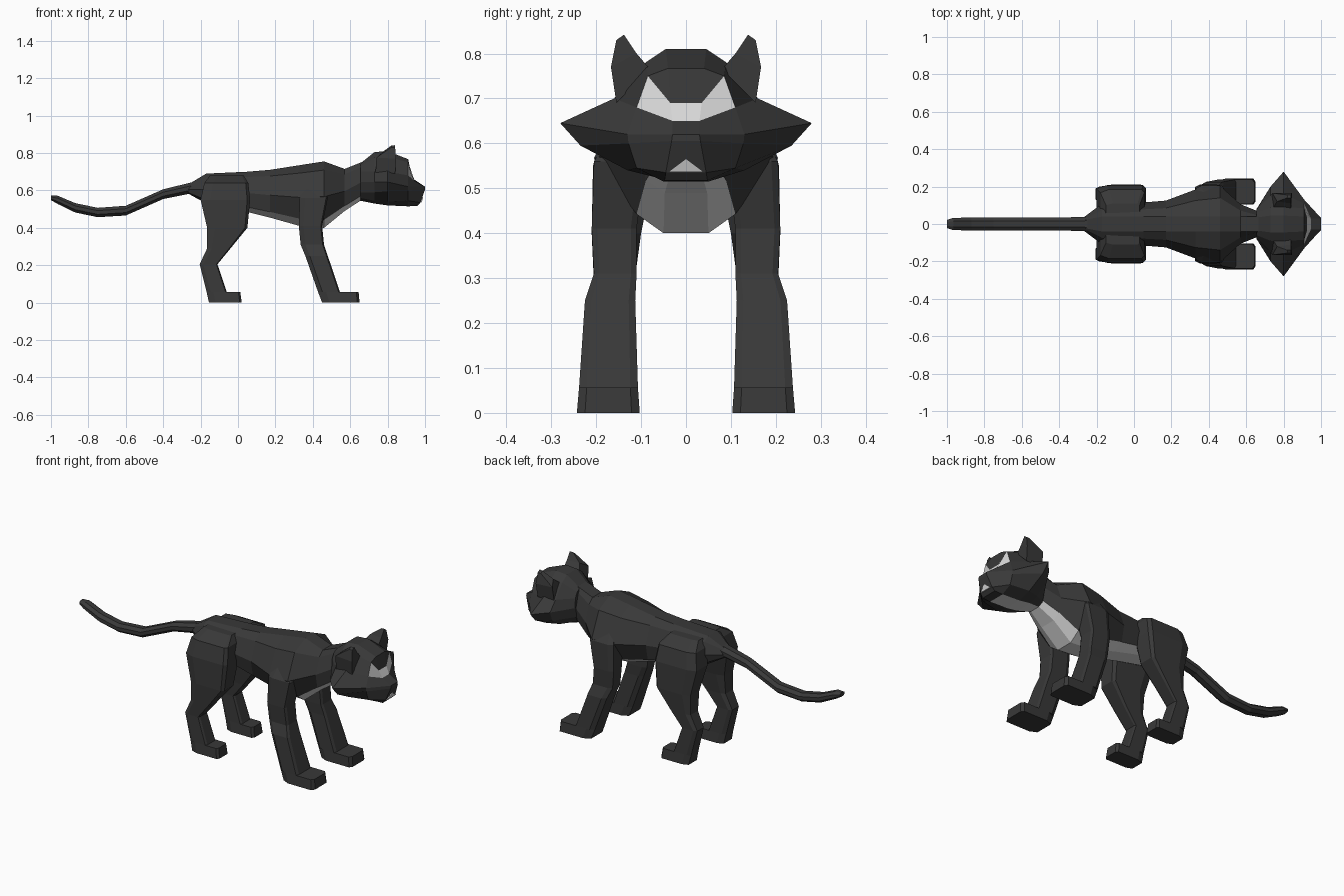
import bpy, bmesh

if "Cube" in bpy.data.objects:
    bpy.data.objects.remove(bpy.data.objects["Cube"])


def material(name, value):
    m = bpy.data.materials.new(name)
    m.diffuse_color = (value, value, value, 1)
    m.use_nodes = True
    m.node_tree.nodes["Principled BSDF"].inputs["Base Color"].default_value = m.diffuse_color
    return m


BLACK = material("black_fur", 0.04)
LIGHT = material("pale_fur", 0.68)


def loft(name, rings, pale=lambda seg, side: False):
    """Skin closed rings of equal length; ends are closed with cross strips."""
    bm = bmesh.new()
    vs = [[bm.verts.new(p) for p in r] for r in rings]
    n = len(rings[0])
    half = n // 2

    def face(corners, seg, side):
        f = bm.faces.new(corners)
        f.material_index = 1 if pale(seg, side) else 0

    for i in range(len(vs) - 1):
        for j in range(n):
            k = (j + 1) % n
            # side counts from the top (-1) down to the underside (half - 1)
            face((vs[i][j], vs[i][k], vs[i + 1][k], vs[i + 1][j]),
                 i, min(j, n - 2 - j))
    for seg, r in ((-1, vs[0]), (len(vs) - 1, vs[-1])):
        for j in range(half - 1):
            face((r[j], r[j + 1], r[n - 2 - j], r[n - 1 - j]), seg, j)
    bmesh.ops.remove_doubles(bm, verts=bm.verts, dist=0.0005)
    bmesh.ops.recalc_face_normals(bm, faces=bm.faces)
    me = bpy.data.meshes.new(name)
    bm.to_mesh(me)
    bm.free()
    me.materials.append(BLACK)
    me.materials.append(LIGHT)
    ob = bpy.data.objects.new(name, me)
    bpy.context.collection.objects.link(ob)
    return ob


def mirrored(pts):
    """Complete a half outline given from top to bottom."""
    return pts + [(x, -y, z) for x, y, z in reversed(pts)]


# Torso and neck: x, top, bottom, half width
TORSO = [(-.27, .63, .585, .035), (-.17, .69, .53, .11), (.05, .70, .485, .115),
         (.17, .71, .455, .125), (.33, .735, .41, .185), (.46, .755, .40, .205),
         (.57, .715, .49, .105), (.67, .755, .555, .065)]
rings = []
for x, top, bot, w in TORSO:
    h = top - bot
    rings.append(mirrored([
        (x, min(.04, w * .6), top), (x, w * .68, top - .13 * h),
        (x, w, top - .53 * h), (x, min(.11, w * .85), bot + .12 * h),
        (x, min(.05, w * .45), bot)]))
loft("torso", rings, lambda seg, side: seg > 0 and side >= 3)

# Head: cross-sections from the neck to the brow, then the muzzle
HEAD = [
    (.655, [(.035, .745), (.06, .73), (.075, .70), (.08, .645), (.07, .59), (.06, .56), (.03, .545)]),
    (.73, [(.045, .805), (.09, .775), (.15, .70), (.20, .645), (.18, .59), (.11, .545), (.05, .53)]),
    (.80, [(.045, .81), (.09, .78), (.16, .70), (.28, .645), (.235, .595), (.13, .54), (.05, .52)]),
    (.91, [(.04, .767), (.085, .75), (.11, .68), (.13, .62), (.128, .60), (.11, .545), (.05, .515)])]
rings = [mirrored([(x, y, z) for y, z in pts]) for x, pts in HEAD]
rings.append(mirrored([(.925, .035, .69), (.925, .035, .69), (.945, .03, .65),
                       (1, .03, .62), (1, .032, .605), (.975, .045, .535),
                       (.96, .048, .517)]))
loft("head", rings, lambda seg, side: (seg in (3, 4) and side == 1)
     or (seg <= 2 and side == 6))

# Pale patch under the nose, a thin wedge on the muzzle front
a, b, c = (.985, 0, .566), (.976, .04, .536), (.976, -.04, .536)
loft("muzzle_patch", [[(p[0] + d, p[1], p[2]) for p in (a, b, c, a)]
                      for d in (0, .006)], lambda seg, side: True)

# Tail: x, z, half width, half height
TAIL = [(-.22, .62, .04, .03), (-.40, .58, .034, .026), (-.60, .492, .034, .026),
        (-.75, .482, .034, .025), (-.87, .507, .034, .025), (-.965, .55, .033, .022),
        (-1, .56, .022, .012)]
loft("tail", [mirrored([(x, w * .45, z + h), (x, w, z + h * .4),
                        (x, w, z - h * .4), (x, w * .45, z - h)])
              for x, z, w, h in TAIL])

# Legs: z, back x, front x, inner y, outer y
FRONT_LEG = [(.64, .36, .46, .08, .15), (.56, .33, .48, .09, .205),
             (.41, .325, .45, .11, .21), (.31, .335, .46, .11, .205),
             (.25, .36, .48, .113, .225), (.057, .428, .545, .107, .238),
             (.057, .428, .645, .107, .238), (0, .45, .65, .103, .243)]
HIND_LEG = [(.68, -.15, .03, .04, .11), (.64, -.18, .055, .05, .185),
            (.55, -.20, .065, .07, .207), (.40, -.165, .05, .10, .21),
            (.29, -.165, -.04, .115, .205), (.205, -.205, -.11, .12, .20),
            (.057, -.168, -.06, .115, .205), (.057, -.168, .012, .115, .205),
            (0, -.155, .02, .11, .21)]


def leg_ring(z, x0, x1, y0, y1, s):
    cx, cy = (x1 - x0) * .2, (y1 - y0) * .13
    pts = [(x0 + cx, y0), (x1 - cx * .3, y0), (x1, y0 + cy), (x1, y1 - cy),
           (x1 - cx * .3, y1), (x0 + cx, y1), (x0, y1 - cy), (x0, y0 + cy)]
    return [(x, s * y, z) for x, y in pts]


# Ears: four-sided, tapering to a point
EAR = [[(.74, .08, .765), (.84, .08, .765), (.84, .155, .69), (.735, .155, .69)],
       [(.765, .12, .80), (.84, .11, .80), (.845, .167, .77), (.74, .165, .775)],
       [(.82, .14, .84), (.84, .138, .842), (.84, .155, .83), (.82, .155, .83)]]

for side, s in (("left", 1), ("right", -1)):
    loft(side + "_front_leg", [leg_ring(*r, s) for r in FRONT_LEG])
    loft(side + "_hind_leg", [leg_ring(*r, s) for r in HIND_LEG])
    loft(side + "_ear", [[(x, s * y, z) for x, y, z in r] for r in EAR])
